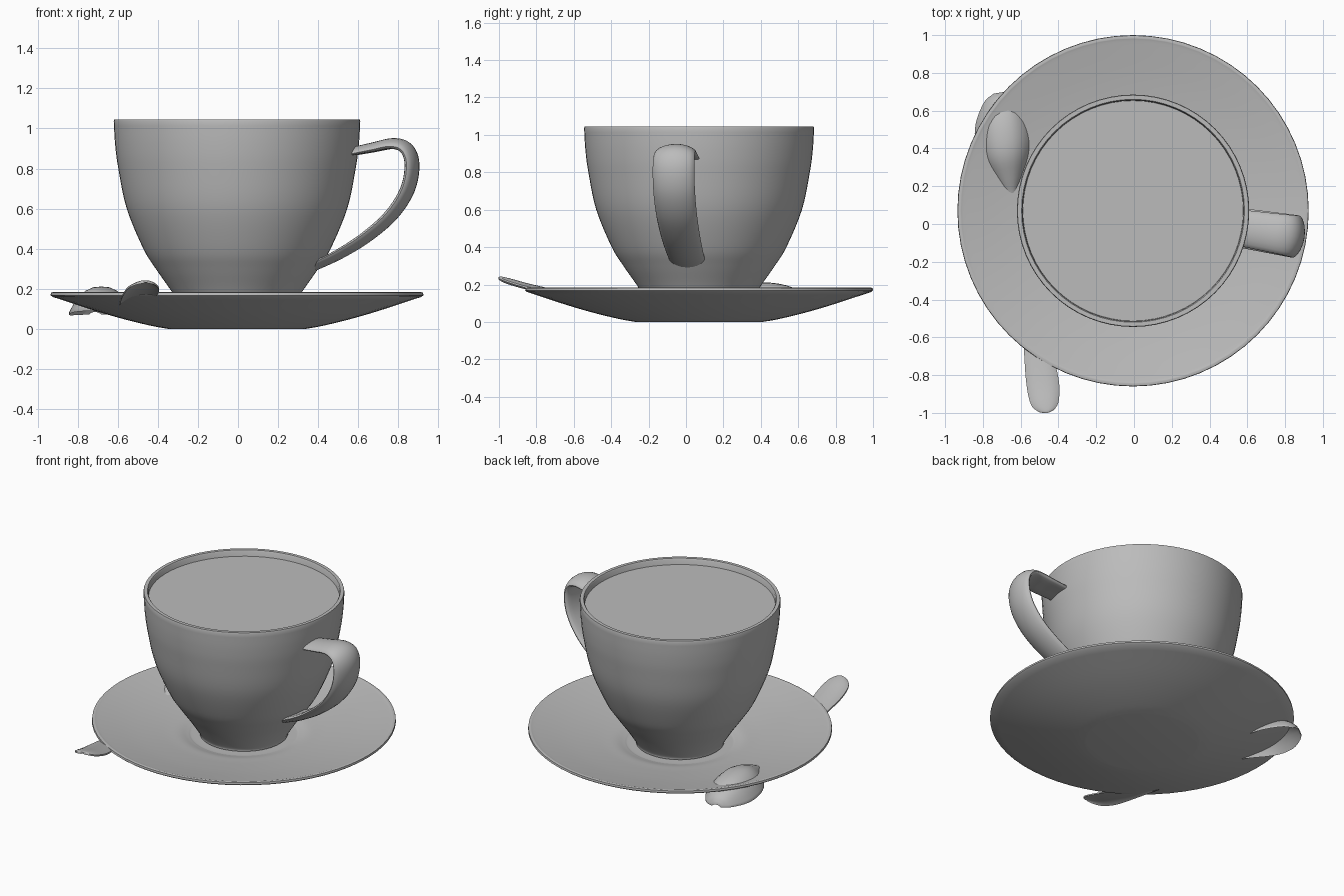
import bpy, bmesh, math
from mathutils import Vector, Matrix

if "Cube" in bpy.data.objects:
    bpy.data.objects.remove(bpy.data.objects["Cube"])

GREY = (0.5, 0.5, 0.5, 1)
mat = bpy.data.materials.new("plain grey ceramic")
mat.use_nodes = True
mat.diffuse_color = GREY
mat.node_tree.nodes["Principled BSDF"].inputs["Base Color"].default_value = GREY

CENTRE = Vector((-0.005, 0.07, 0))
SIDES = 64


def spline(points, steps=5):
    """Smooth curve through points of any dimension."""
    pts = [Vector(p) for p in points]
    pts = [2 * pts[0] - pts[1]] + pts + [2 * pts[-1] - pts[-2]]
    out = []
    for a, b, c, d in zip(pts, pts[1:], pts[2:], pts[3:]):
        for i in range(steps):
            t = i / steps
            out.append(b + (c - a) * (t / 2) + (2 * a - 5 * b + 4 * c - d) * (t * t / 2)
                       + (3 * b - a - 3 * c + d) * (t ** 3 / 2))
    return out + [pts[-2]]


def loft(name, rings, angle=40):
    """Skin a row of closed rings and cap both ends."""
    bm = bmesh.new()
    loops = [[bm.verts.new(p) for p in ring] for ring in rings]
    n = len(loops[0])
    for a, b in zip(loops, loops[1:]):
        for i in range(n):
            j = (i + 1) % n
            bm.faces.new((a[i], a[j], b[j], b[i]))
    bm.faces.new(loops[0])
    bm.faces.new(loops[-1])
    bmesh.ops.recalc_face_normals(bm, faces=bm.faces)
    mesh = bpy.data.meshes.new(name)
    bm.to_mesh(mesh)
    bm.free()
    mesh.materials.append(mat)
    obj = bpy.data.objects.new(name, mesh)
    bpy.context.collection.objects.link(obj)
    bpy.ops.object.select_all(action="DESELECT")
    obj.select_set(True)
    bpy.context.view_layer.objects.active = obj
    bpy.ops.object.shade_smooth_by_angle(angle=math.radians(angle))
    return obj


def lathe(name, profile):
    """Turn a (radius, height) profile about the cup axis."""
    turns = [2 * math.pi * i / SIDES for i in range(SIDES)]
    return loft(name, [[CENTRE + Vector((r * math.cos(a), r * math.sin(a), z)) for a in turns]
                       for r, z in profile])


# Saucer: underside, rounded rim, dished top with a shallow well
under = spline([(0.34, 0), (0.42, 0.014), (0.55, 0.045), (0.7, 0.088), (0.92, 0.16)])
top = spline([(0.915, 0.184), (0.88, 0.176), (0.7, 0.142), (0.5, 0.112), (0.4, 0.1),
              (0.34, 0.085), (0.3, 0.08), (0.1, 0.08)])
lathe("saucer", under + [Vector((0.93, 0.168)), Vector((0.928, 0.181))] + top)

# Cup: outer wall, thin rim, inner wall
outer = spline([(0.27, 0.085), (0.278, 0.11), (0.335, 0.2), (0.405, 0.3), (0.467, 0.4),
                (0.55, 0.6), (0.592, 0.8), (0.608, 0.92), (0.615, 1.035)])
rim = [Vector(p) for p in ((0.612, 1.045), (0.59, 1.045), (0.585, 1.037))]
inner = spline([(0.58, 0.95), (0.555, 0.75), (0.49, 0.5), (0.36, 0.27), (0.2, 0.17)])
lathe("cup", outer + rim + inner)

# Drink surface just below the rim
lathe("drink", [(0.575, 0.98), (0.584, 1.005)])

# Cup handle: lens section swept along a loop, in the radial plane of the cup
path = spline([(0.56, 0.882), (0.68, 0.905), (0.79, 0.925), (0.86, 0.9), (0.888, 0.82),
               (0.865, 0.695), (0.785, 0.57), (0.66, 0.46), (0.52, 0.372), (0.37, 0.3)])
frame = Matrix.Translation(CENTRE) @ Matrix.Rotation(math.radians(-9), 4, "Z")
rings = []
for i, p in enumerate(path):
    f = i / (len(path) - 1)
    tangent = (path[min(i + 1, len(path) - 1)] - path[max(i - 1, 0)]).normalized()
    normal = Vector((-tangent.y, 0, tangent.x))
    bulge = math.sin(math.pi * f)
    half_width, half_thick = 0.095 + 0.018 * bulge, 0.02 + 0.011 * bulge
    ring = []
    for k in range(20):
        a = 2 * math.pi * k / 20
        side = math.cos(a)
        lift = half_thick * math.sin(a) - 0.014 * side * side
        ring.append(frame @ (Vector((p.x, side * half_width, p.y)) + normal * lift))
    rings.append(ring)
loft("cup_handle", rings, 60)

# Spoon, bowl turned down: x, y, edge height, half width, dome height
stations = spline([(-0.713, 0.695, 0.082, 0.03, 0.012), (-0.708, 0.66, 0.08, 0.085, 0.055),
                   (-0.697, 0.56, 0.078, 0.14, 0.11), (-0.685, 0.45, 0.085, 0.155, 0.125),
                   (-0.675, 0.35, 0.095, 0.135, 0.11), (-0.66, 0.24, 0.1, 0.08, 0.065),
                   (-0.645, 0.13, 0.1, 0.03, 0.025), (-0.615, -0.05, 0.098, 0.022, 0.008),
                   (-0.57, -0.35, 0.115, 0.028, 0.008), (-0.515, -0.65, 0.155, 0.068, 0.01),
                   (-0.485, -0.83, 0.182, 0.085, 0.02), (-0.472, -0.94, 0.212, 0.075, 0.02),
                   (-0.463, -0.985, 0.23, 0.045, 0.012), (-0.46, -1.0, 0.238, 0.01, 0.003)], 4)
across = [-math.cos(math.pi * k / 12) for k in range(13)]
rings = []
for x, y, z, half, dome in stations:
    arc = [Vector((x + u * half, y + 0.17 * u * half, z + dome * (1 - abs(u) ** 2.6)))
           for u in across]
    rings.append(arc + [p - Vector((0, 0, 0.01)) for p in reversed(arc)])
loft("spoon", rings, 50)
